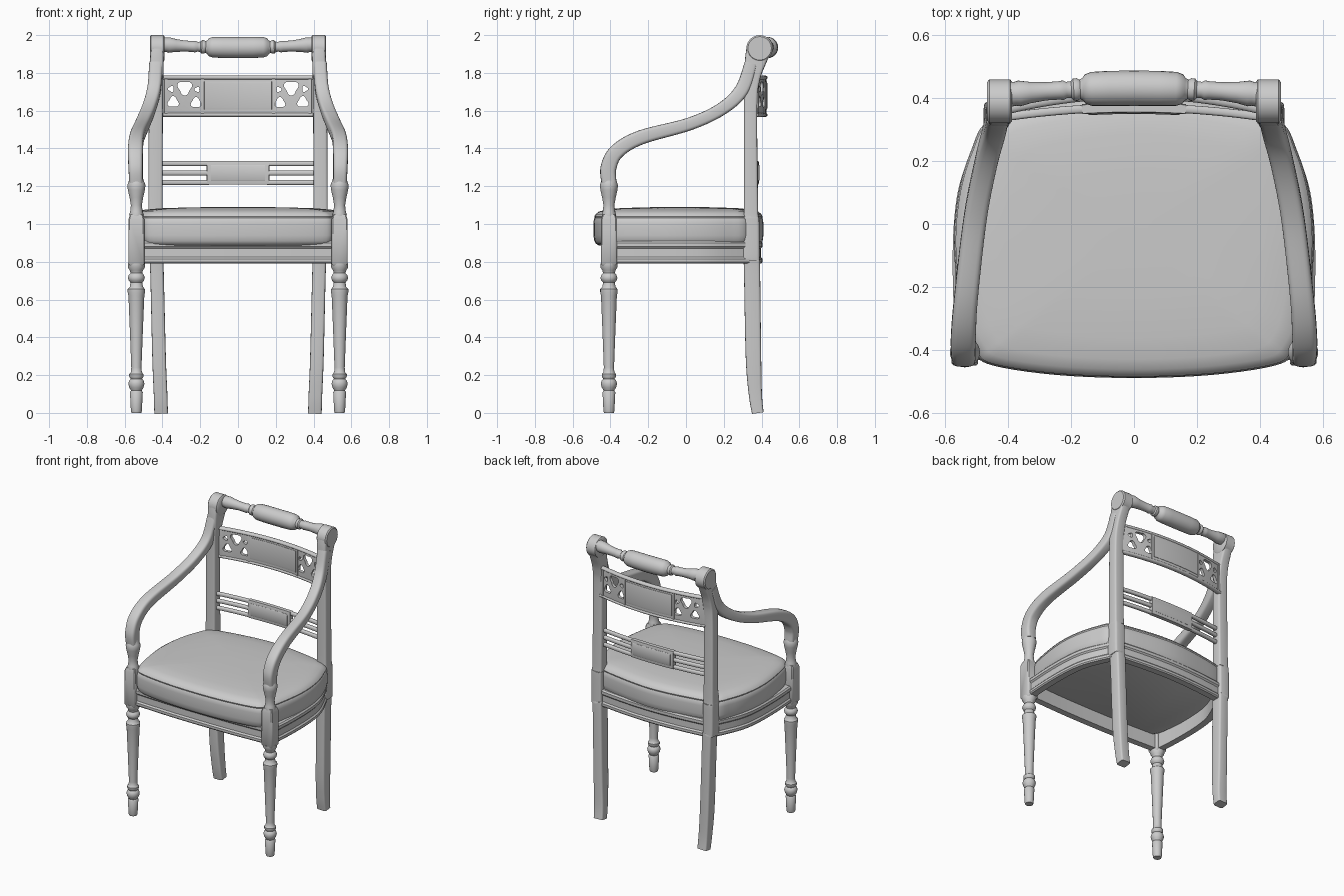
import bpy, bmesh, math
from mathutils import Vector

if "Cube" in bpy.data.objects:
    bpy.data.objects.remove(bpy.data.objects["Cube"], do_unlink=True)

GREY = (0.6, 0.6, 0.6, 1)
paint = bpy.data.materials.new("light_grey")
paint.use_nodes = True
paint.diffuse_color = GREY
paint.node_tree.nodes["Principled BSDF"].inputs["Base Color"].default_value = GREY
parts = []


def skin(name, rings, mirror=False):
    """Join rings of points into a capped solid."""
    bm = bmesh.new()
    rows = [[bm.verts.new(p) for p in ring] for ring in rings]
    n = len(rows[0])
    for a, b in zip(rows, rows[1:]):
        for i in range(n):
            bm.faces.new((a[i], a[(i + 1) % n], b[(i + 1) % n], b[i]))
    bm.faces.new(rows[0])
    bm.faces.new(rows[-1])
    bmesh.ops.recalc_face_normals(bm, faces=bm.faces)
    mesh = bpy.data.meshes.new(name)
    bm.to_mesh(mesh)
    bm.free()
    mesh.materials.append(paint)
    obj = bpy.data.objects.new(name, mesh)
    bpy.context.collection.objects.link(obj)
    if mirror:
        obj.modifiers.new("Mirror", "MIRROR").use_mirror_merge = False
    parts.append(obj)
    return obj


def smooth(pts, n=8, closed=False):
    """Run a rounded curve through the points (any dimension)."""
    out, m = [], len(pts)
    for i in range(m if closed else m - 1):
        ids = [i - 1, i, i + 1, i + 2]
        p = [pts[k % m] if closed else pts[min(max(k, 0), m - 1)] for k in ids]
        for s in range(n):
            t = s / n
            out.append(tuple(b + t * (c - a) / 2 + t * t * (a - 2.5 * b + 2 * c - d / 2)
                             + t ** 3 * (1.5 * (b - c) + (d - a) / 2)
                             for a, b, c, d in zip(*p)))
    return out if closed else out + [tuple(pts[-1])]


def sweep(name, path, section, ref, mirror=False):
    """Path entries are x, y, z, scale along ref, scale across it."""
    rings = []
    for i, p in enumerate(path):
        a, b = path[max(i - 1, 0)], path[min(i + 1, len(path) - 1)]
        t = (Vector(b[:3]) - Vector(a[:3])).normalized()
        u = (Vector(ref) - t * t.dot(Vector(ref))).normalized()
        v = t.cross(u)
        rings.append([Vector(p[:3]) + u * s * p[3] + v * r * p[4] for s, r in section])
    return skin(name, rings, mirror)


def rounded(power, n=24):
    """Superellipse section; a higher power is squarer."""
    f = lambda c: math.copysign(abs(c) ** (2 / power), c)
    return [(f(math.cos(math.tau * i / n)), f(math.sin(math.tau * i / n))) for i in range(n)]


X, Z = (1, 0, 0), (0, 0, 1)
CIRCLE, SOFT = rounded(2), rounded(6)
BOX = [(-1, -.85), (-.85, -1), (.85, -1), (1, -.85), (1, .85), (.85, 1), (-.85, 1), (-1, .85)]

# Turned front legs, square joint blocks and vase-shaped arm supports
LEG_X, LEG_Y = .538, -.408


def turned(name, profile):
    return sweep(name, [(LEG_X, LEG_Y, z, r, r) for z, r in profile], CIRCLE, X, True)


turned("front_leg", [(0, .026), (.01, .029), (.11, .034), (.118, .028), (.135, .038),
                     (.155, .043), (.172, .038), (.18, .03), (.192, .038), (.205, .038),
                     (.215, .029), (.24, .027), (.45, .035), (.62, .042), (.64, .046),
                     (.655, .046), (.667, .035), (.69, .031), (.7, .04), (.715, .045),
                     (.73, .04), (.74, .031), (.755, .035), (.77, .045), (.79, .045)])
sweep("front_joint_block", [(LEG_X, LEG_Y, z, r, r) for z, r in
                            [(.775, .033), (.79, .042), (1.025, .042), (1.05, .034)]], BOX, X, True)
turned("arm_support", [(1.03, .036), (1.05, .038), (1.065, .033), (1.1, .029), (1.14, .036),
                       (1.18, .045), (1.205, .048), (1.22, .043), (1.235, .037), (1.25, .034)])

# Sweeping arms
arm = [(.54, -.408, 1.22, .036, .04), (.542, -.41, 1.3, .038, .042), (.543, -.365, 1.385, .04, .04),
       (.535, -.24, 1.458, .038, .038), (.505, .02, 1.53, .037, .034), (.472, .19, 1.61, .036, .034),
       (.445, .295, 1.71, .036, .037), (.434, .345, 1.85, .036, .035)]
sweep("arm", smooth(arm), rounded(4), X, True)

# Back posts running down into splayed rear legs
post = [(.407, .38, 0, .036, .031), (.41, .367, .1, .036, .035), (.418, .357, .3, .036, .041),
        (.43, .349, .78, .036, .043), (.437, .345, .82, .04, .045), (.438, .344, 1.02, .04, .044),
        (.437, .344, 1.08, .038, .038), (.435, .342, 1.6, .037, .035),
        (.432, .348, 1.76, .036, .042), (.429, .37, 1.87, .036, .058), (.428, .388, 1.93, .036, .068)]
sweep("back_post", smooth(post), SOFT, X, True)
sweep("post_scroll", [(x, .39, 1.93, r, r) for x, r in
                      [(.388, .062), (.394, .07), (.46, .07), (.467, .062)]], rounded(2, 32), Z, True)

# Turned crest rail
half = [(0, .056), (.08, .056), (.135, .054), (.155, .047), (.163, .036), (.172, .031),
        (.182, .036), (.193, .035), (.2, .027), (.215, .026), (.225, .031), (.24, .029),
        (.28, .029), (.33, .034), (.365, .041), (.378, .038), (.4, .04)]
crest = []
for x, r in [(-x, r) for x, r in half[:0:-1]] + half:
    bow = 1 - (x / .4) ** 2
    crest.append((x, .412 + .02 * bow, 1.95 - .016 * bow, r, r))
sweep("crest_rail", crest, CIRCLE, Z)


# Bowed back slats
def slat(name, x0, x1, z0, z1, thick, y_end, bow, section=BOX, mirror=False):
    path = []
    for i in range(17):
        x = x0 + (x1 - x0) * i / 16
        path.append((x, y_end + bow * (1 - (x / .41) ** 2), (z0 + z1) / 2, (z1 - z0) / 2, thick / 2))
    return sweep(name, path, section, Z, mirror)


UP_Y, UP_BOW = .365, .05
splat = slat("upper_splat", -.41, .41, 1.575, 1.78, .022, UP_Y, UP_BOW)
slat("upper_tablet", -.18, .18, 1.605, 1.755, .032, UP_Y, UP_BOW)
for z in (1.578, 1.775):
    slat("upper_splat_moulding", -.41, .41, z - .012, z + .012, .034, UP_Y, UP_BOW, CIRCLE)
for x in (.19, .385):
    slat("upper_splat_stile", x - .008, x + .008, 1.58, 1.775, .03, UP_Y, UP_BOW, BOX, True)

# Pierced leaf openings at both ends of the upper splat
for side in (-1, 1):
    for cx, cz, size, turn in [(.282, 1.722, .036, -.5), (.222, 1.642, .026, .5),
                               (.343, 1.645, .028, .5), (.354, 1.715, .015, 0), (.216, 1.712, .013, 0)]:
        outline = []
        for i in range(24):
            a = math.tau * i / 24
            r = size * (1 + .18 * math.cos(3 * (a - turn * math.pi)))
            outline.append((side * (cx + r * math.cos(a)), cz + r * math.sin(a)))
        cutter = skin("leaf_cutter", [[(x, y, z) for x, z in outline] for y in (.3, .5)])
        cutter.hide_render = True
        cut = splat.modifiers.new("Opening", "BOOLEAN")
        cut.operation, cut.solver, cut.object = "DIFFERENCE", "EXACT", cutter
        bpy.context.view_layer.objects.active = splat
        bpy.ops.object.modifier_apply(modifier=cut.name)
        parts.remove(cutter)
        bpy.data.objects.remove(cutter, do_unlink=True)

LOW_Y, LOW_BOW = .34, .03
slat("lower_tablet", -.165, .165, 1.208, 1.333, .032, LOW_Y, LOW_BOW)
slat("lower_tablet_panel", -.145, .145, 1.228, 1.313, .04, LOW_Y, LOW_BOW)
for z in (1.22, 1.27, 1.32):
    slat("lower_slat", .155, .41, z - .013, z + .013, .026, LOW_Y, LOW_BOW, rounded(3, 16), True)

# Moulded seat rails
RAIL = [(.79, -.025), (.79, .02), (.798, .027), (.815, .027), (.825, .018), (.87, .018),
        (.88, .027), (.9, .027), (.91, .018), (.91, -.025)]


def rail(name, pts, mirror=False):
    sweep(name, smooth([(x, y, 0, 1, 1) for x, y in pts]), RAIL, Z, mirror)


rail("front_rail", [(-.52, -.405), (-.25, -.417), (0, -.42), (.25, -.417), (.52, -.405)])
rail("side_rail", [(.538, -.39), (.549, -.2), (.546, 0), (.52, .15), (.44, .33)], True)
rail("back_rail", [(.43, .345), (.22, .368), (0, .378), (-.22, .368), (-.43, .345)])

# Padded seat with a bowed outline
edge = [(0, -.49), (.25, -.48), (.45, -.45), (.505, -.41), (.54, -.32), (.572, -.1),
        (.562, .08), (.52, .23), (.455, .335), (.25, .385), (0, .41)]
loop = smooth(edge + [(-x, y) for x, y in edge[-2:0:-1]], 5, True)
pad = [(.885, .93), (.895, .97), (.91, .99), (.94, 1), (1.0, 1), (1.025, .995), (1.032, .985),
       (1.04, .99), (1.052, .975), (1.065, .94), (1.075, .87), (1.083, .72), (1.088, .45), (1.09, .15)]
skin("seat_cushion", [[(x * s, -.03 + (y + .03) * s, z) for x, y in loop] for z, s in pad])

# Smooth shading with crisp edges
bpy.ops.object.select_all(action="DESELECT")
for obj in parts:
    obj.select_set(True)
bpy.context.view_layer.objects.active = splat
bpy.ops.object.shade_smooth_by_angle(angle=math.radians(40))
